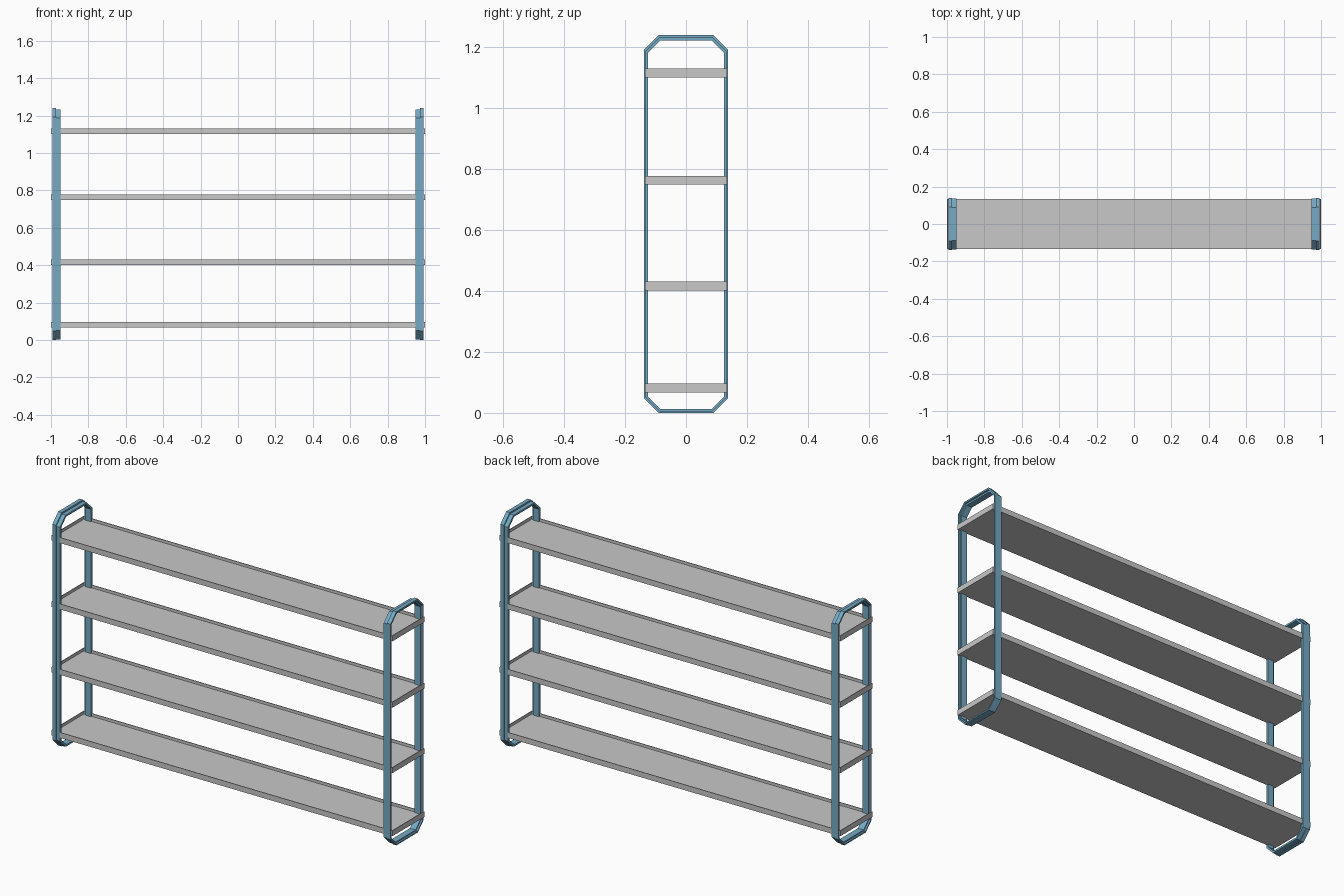
import bpy, bmesh

if "Cube" in bpy.data.objects:
    bpy.data.objects.remove(bpy.data.objects["Cube"])


def material(name, rgb):
    m = bpy.data.materials.new(name)
    m.diffuse_color = (*rgb, 1)
    m.use_nodes = True
    m.node_tree.nodes["Principled BSDF"].inputs["Base Color"].default_value = m.diffuse_color
    return m


blue = material("steel blue", (0.18, 0.40, 0.55))
grey = material("light grey", (0.58, 0.58, 0.58))


def finish(bm, name, mat):
    bmesh.ops.recalc_face_normals(bm, faces=bm.faces[:])
    me = bpy.data.meshes.new(name)
    bm.to_mesh(me)
    bm.free()
    me.materials.append(mat)
    ob = bpy.data.objects.new(name, me)
    bpy.context.collection.objects.link(ob)
    return ob


def octagon(x, w, z0, z1):
    # upright loop with chamfered corners; chamfer shrinks as the loop insets
    c = 0.048 - (0.138 - w) * 0.586
    half = [(w - c, z0), (w, z0 + c), (w, z1 - c), (w - c, z1)]
    return [(x, y, z) for y, z in half] + [(x, -y, z) for y, z in reversed(half)]


# End frames: stepped section (x, half width, bottom, top) swept round the loop
SECTION = [
    (0.993, 0.138, 0.000, 1.240), (0.972, 0.138, 0.000, 1.240),
    (0.972, 0.1355, 0.003, 1.232), (0.950, 0.1355, 0.003, 1.232),
    (0.950, 0.124, 0.013, 1.222), (0.984, 0.124, 0.013, 1.222),
    (0.984, 0.131, 0.007, 1.231), (0.993, 0.131, 0.007, 1.231),
]


def end_frame(name, side):
    bm = bmesh.new()
    rings = [[bm.verts.new(p) for p in octagon(side * x, w, a, b)]
             for x, w, a, b in SECTION]
    for i, r in enumerate(rings):
        s = rings[(i + 1) % len(rings)]
        for j in range(8):
            k = (j + 1) % 8
            bm.faces.new((r[j], r[k], s[k], s[j]))
    finish(bm, name, blue)


end_frame("right_end_frame", 1)
end_frame("left_end_frame", -1)


# Shelves: shallow trays with a thin raised rim
def shelf(name, z):
    bm = bmesh.new()
    bmesh.ops.create_cube(bm, size=1)
    for v in bm.verts:
        v.co.x *= 2.0
        v.co.y *= 0.268
        v.co.z = z + (0.029 if v.co.z > 0 else 0)
    bm.normal_update()
    top = max(bm.faces, key=lambda f: f.normal.z)
    bmesh.ops.inset_region(bm, faces=[top], thickness=0.006)
    inner = bmesh.ops.extrude_discrete_faces(bm, faces=[top])["faces"][0]
    bmesh.ops.translate(bm, verts=inner.verts[:], vec=(0, 0, -0.015))
    finish(bm, name, grey)


for n, z in enumerate((0.067, 0.402, 0.749, 1.101)):
    shelf(f"shelf_{n + 1}", z)
